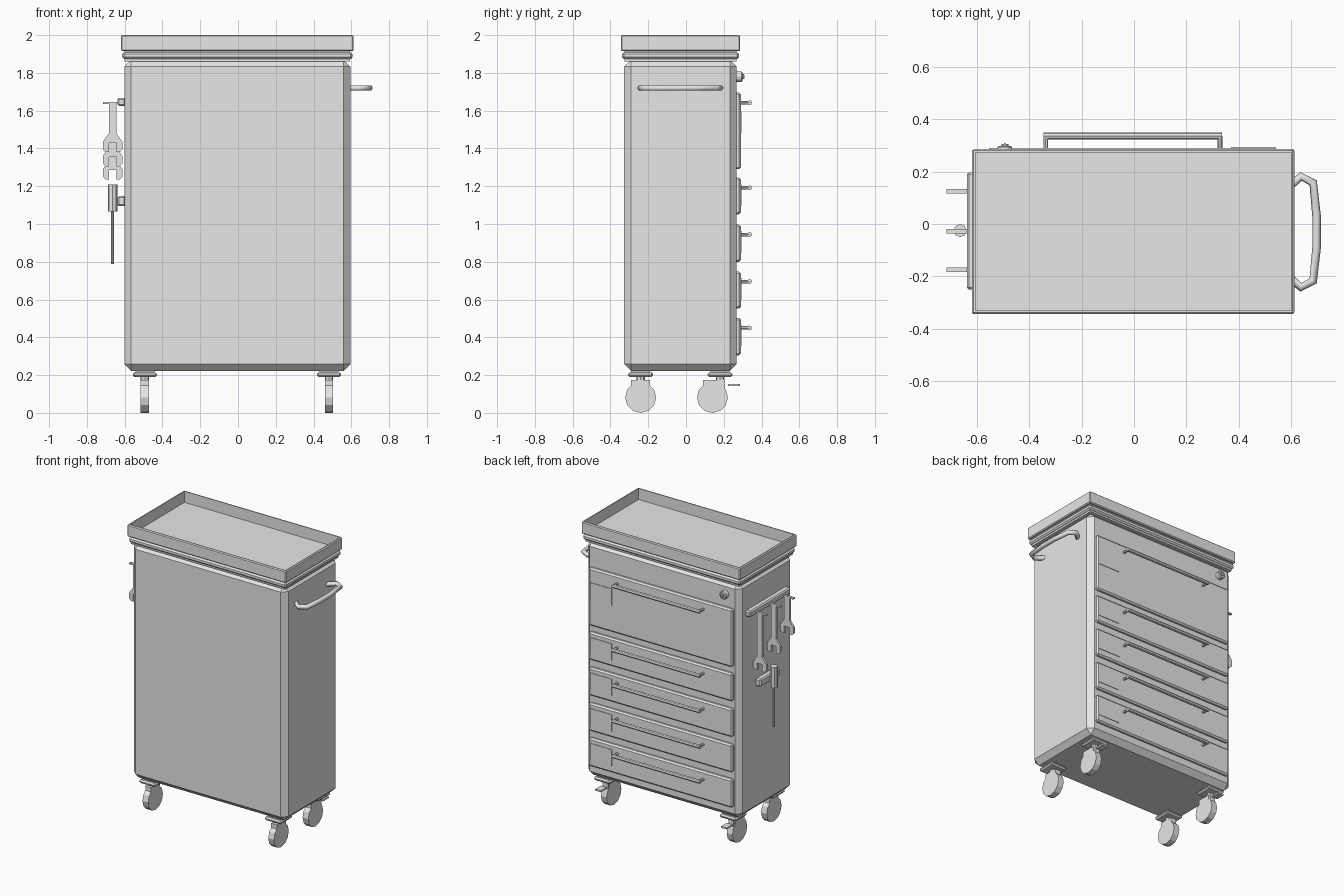
import bpy, bmesh, math
from mathutils import Vector, Matrix

if "Cube" in bpy.data.objects:
    bpy.data.objects.remove(bpy.data.objects["Cube"])

grey = bpy.data.materials.new("plain_grey")
grey.use_nodes = True
grey.diffuse_color = (0.8, 0.8, 0.8, 1)
grey.node_tree.nodes["Principled BSDF"].inputs["Base Color"].default_value = (0.8, 0.8, 0.8, 1)


def finish(name, bm):
    bmesh.ops.recalc_face_normals(bm, faces=bm.faces)
    mesh = bpy.data.meshes.new(name)
    bm.to_mesh(mesh)
    bm.free()
    mesh.materials.append(grey)
    obj = bpy.data.objects.new(name, mesh)
    bpy.context.collection.objects.link(obj)
    return obj


def box(name, x, y, z, bevel=0):
    """Box from (low, high) ranges with chamfered edges."""
    bm = bmesh.new()
    bmesh.ops.create_cube(bm, size=1)
    for v in bm.verts:
        v.co = [(r[0] + r[1]) / 2 + c * (r[1] - r[0]) for r, c in zip((x, y, z), v.co)]
    if bevel:
        bmesh.ops.bevel(bm, geom=bm.edges[:], offset=bevel, segments=1,
                        affect='EDGES', profile=0.5)
    return finish(name, bm)


def rod(name, start, end, radius, sides=8, bevel=0):
    """Cylinder between two points."""
    a, b = Vector(start), Vector(end)
    turn = (b - a).to_track_quat('Z', 'Y').to_matrix().to_4x4()
    bm = bmesh.new()
    bmesh.ops.create_cone(bm, cap_ends=True, segments=sides, radius1=radius, radius2=radius,
                          depth=(b - a).length, matrix=Matrix.Translation((a + b) / 2) @ turn)
    if bevel:
        rims = [e for e in bm.edges if any(len(f.verts) > 4 for f in e.link_faces)]
        bmesh.ops.bevel(bm, geom=rims, offset=bevel, segments=1, affect='EDGES')
    return finish(name, bm)


def frame(name, x, y, z, wall):
    """Open rectangular frame."""
    bm = bmesh.new()
    rings = []
    for inset, height in ((0, z[0]), (0, z[1]), (wall, z[1]), (wall, z[0])):
        x0, x1, y0, y1 = x[0] + inset, x[1] - inset, y[0] + inset, y[1] - inset
        rings.append([bm.verts.new((px, py, height))
                      for px, py in ((x0, y0), (x1, y0), (x1, y1), (x0, y1))])
    for i in range(4):
        a, b = rings[i], rings[(i + 1) % 4]
        for j in range(4):
            k = (j + 1) % 4
            bm.faces.new((a[j], a[k], b[k], b[j]))
    outer = [e for e in bm.edges if all(v in rings[0] + rings[1] for v in e.verts)]
    bmesh.ops.bevel(bm, geom=outer, offset=0.006, segments=1, affect='EDGES')
    return finish(name, bm)


# Cabinet, trim and tray
box("cabinet_body", (-0.602, 0.595), (-0.327, 0.268), (0.222, 1.87), 0.036)
box("top_trim", (-0.613, 0.606), (-0.338, 0.28), (1.873, 1.909), 0.01)
box("tray_neck", (-0.6, 0.593), (-0.325, 0.267), (1.86, 1.92))
frame("tray_rim", (-0.619, 0.612), (-0.344, 0.286), (1.915, 2.0), 0.013)
box("tray_floor", (-0.609, 0.602), (-0.334, 0.276), (1.916, 1.922))
box("tray_mat", (-0.566, 0.558), (-0.287, 0.236), (1.92, 1.925))

# Drawers with pulls and label plates
for i, (low, high) in enumerate(((1.29, 1.695), (1.05, 1.245), (0.8, 0.997),
                                 (0.552, 0.748), (0.305, 0.503))):
    n = str(i + 1)
    box("drawer_" + n, (-0.56, 0.552), (0.255, 0.29), (low, high), 0.01)
    z = high - 0.053
    rod("drawer_pull_" + n, (-0.345, 0.336, z), (0.335, 0.336, z), 0.013, 8)
    for x in (-0.337, 0.328):
        rod("pull_post_" + n, (x, 0.28, z), (x, 0.336, z), 0.009, 8)
    top = high - (0.1 if i == 0 else 0.035)
    box("label_plate_" + n, (0.37, 0.54), (0.285, 0.294), (top - 0.115, top))

# Lock
rod("lock_barrel", (-0.493, 0.26, 1.78), (-0.493, 0.298, 1.78), 0.028, 12, 0.005)
rod("lock_core", (-0.493, 0.29, 1.78), (-0.493, 0.306, 1.78), 0.013, 8)
box("key_slot", (-0.496, -0.49), (0.3, 0.309), (1.771, 1.789))

# Side push handle
curve = bpy.data.curves.new("push_handle", 'CURVE')
curve.dimensions = '3D'
curve.bevel_depth = 0.0165
curve.bevel_resolution = 1
curve.use_fill_caps = True
half = [(0.585, 0.165), (0.637, 0.212), (0.684, 0.187), (0.697, 0.06)]
path = half + [(x, -y) for x, y in reversed(half)]
spline = curve.splines.new('POLY')
spline.points.add(len(path) - 1)
for point, (x, y) in zip(spline.points, path):
    point.co = (x, y - 0.03, 1.72, 1)
curve.materials.append(grey)
bpy.context.collection.objects.link(bpy.data.objects.new("push_handle", curve))

# Tool rack and wrenches
box("tool_rack", (-0.638, -0.595), (-0.25, 0.197), (1.625, 1.668), 0.008)
for y, tip in ((0.125, 1.235), (-0.028, 1.305), (-0.175, 1.38)):
    side = [(0.02, 1.645), (0.02, tip + 0.1), (0.052, tip + 0.055), (0.052, tip + 0.015),
            (0.036, tip), (0.02, tip), (0.02, tip + 0.05)]
    bm = bmesh.new()
    outline = side + [(-x, z) for x, z in reversed(side)]
    face = bm.faces.new([bm.verts.new((x - 0.664, y - 0.008, z)) for x, z in outline])
    pushed = bmesh.ops.extrude_face_region(bm, geom=[face])["geom"]
    bmesh.ops.translate(bm, vec=(0, 0.016, 0),
                        verts=[g for g in pushed if isinstance(g, bmesh.types.BMVert)])
    finish("wrench", bm)
    box("wrench_hook", (-0.715, -0.62), (y - 0.008, y + 0.008), (1.634, 1.645))

# Screwdriver and its holder
box("screwdriver_holder", (-0.638, -0.595), (-0.135, 0.085), (1.095, 1.148), 0.008)
rod("screwdriver_grip", (-0.664, -0.025, 1.065), (-0.664, -0.025, 1.21), 0.025, 8)
rod("screwdriver_shaft", (-0.664, -0.025, 0.787), (-0.664, -0.025, 1.08), 0.008, 8)

# Casters, with brake pedals on the drawer side
for x in (-0.493, 0.482):
    for y, trail in ((-0.24, 0), (0.18, -0.04)):
        wy = y + trail
        box("caster_plate", (x - 0.064, x + 0.064), (y - 0.066, y + 0.066), (0.19, 0.215), 0.009)
        box("caster_spacer", (x - 0.05, x + 0.05), (y - 0.05, y + 0.05), (0.21, 0.225))
        rod("caster_stem", (x, y, 0.165), (x, y, 0.195), 0.022, 8)
        box("caster_fork", (x - 0.022, x + 0.022), (wy - 0.05, wy + 0.05), (0.12, 0.175))
        wheel = rod("caster_wheel", (x - 0.022, wy, 0.082), (x + 0.022, wy, 0.082), 0.082, 12)
        if trail:
            box("brake_arm", (x - 0.02, x + 0.02), (0.17, 0.205), (0.13, 0.18))
            box("brake_pedal", (x - 0.022, x + 0.022), (0.222, 0.285), (0.143, 0.154))
